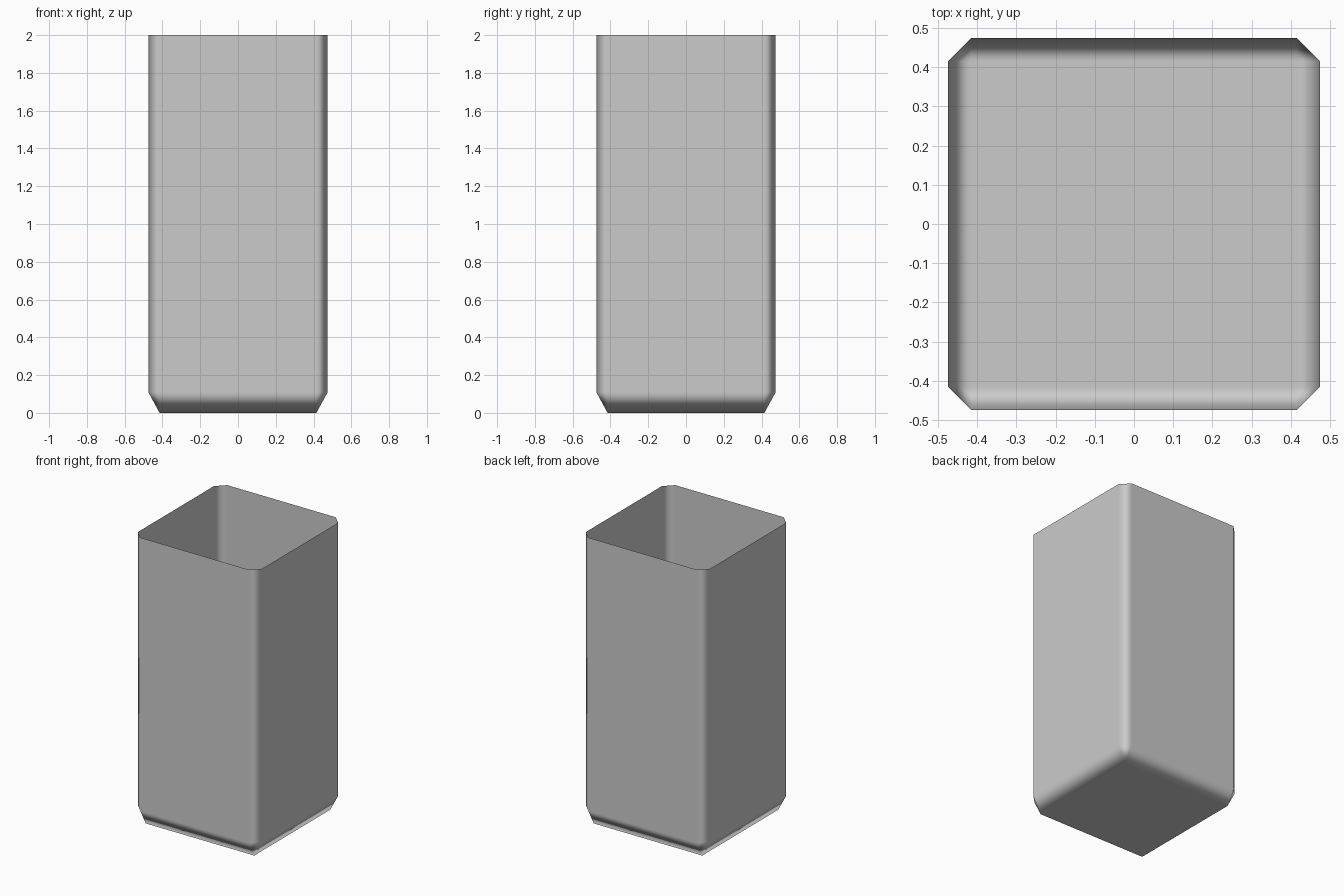
import bpy, bmesh

if "Cube" in bpy.data.objects:
    bpy.data.objects.remove(bpy.data.objects["Cube"])

HALF = 0.475    # outer half width
INNER = 0.415   # half width inside the chamfers
RIM_Z = 2.0     # open top
BEVEL_Z = 0.11  # top of the bottom chamfer

bm = bmesh.new()


def octagon(z):
    """Chamfered square ring, two points per corner, counter-clockwise."""
    pts = []
    x, y = 1, -1
    for _ in range(4):
        a, b = (x * INNER, y * HALF), (x * HALF, y * INNER)
        pts += [a, b] if x * y < 0 else [b, a]
        x, y = -y, x
    return [bm.verts.new((px, py, z)) for px, py in pts]


low, rim = octagon(BEVEL_Z), octagon(RIM_Z)
floor = [bm.verts.new((sx * INNER, sy * INNER, 0))
         for sx, sy in ((1, -1), (1, 1), (-1, 1), (-1, -1))]

# Side walls and chamfered vertical edges
for i in range(8):
    j = (i + 1) % 8
    bm.faces.new((low[i], low[j], rim[j], rim[i]))

# Bottom chamfers with a triangle at each corner
for i in range(4):
    k = (i + 1) % 4
    bm.faces.new((floor[i], low[2 * i + 1], low[2 * i]))
    bm.faces.new((floor[i], floor[k], low[2 * k], low[2 * i + 1]))

# Floor, facing down
bm.faces.new(floor[::-1])

for f in bm.faces:
    f.smooth = True

mesh = bpy.data.meshes.new("open_box")
bm.to_mesh(mesh)
bm.free()
box = bpy.data.objects.new("open_box", mesh)
bpy.context.collection.objects.link(box)

# Large faces stay flat, shading rolls over the chamfers only
mod = box.modifiers.new("weighted_normals", 'WEIGHTED_NORMAL')
mod.mode = 'FACE_AREA'
mod.weight = 100
